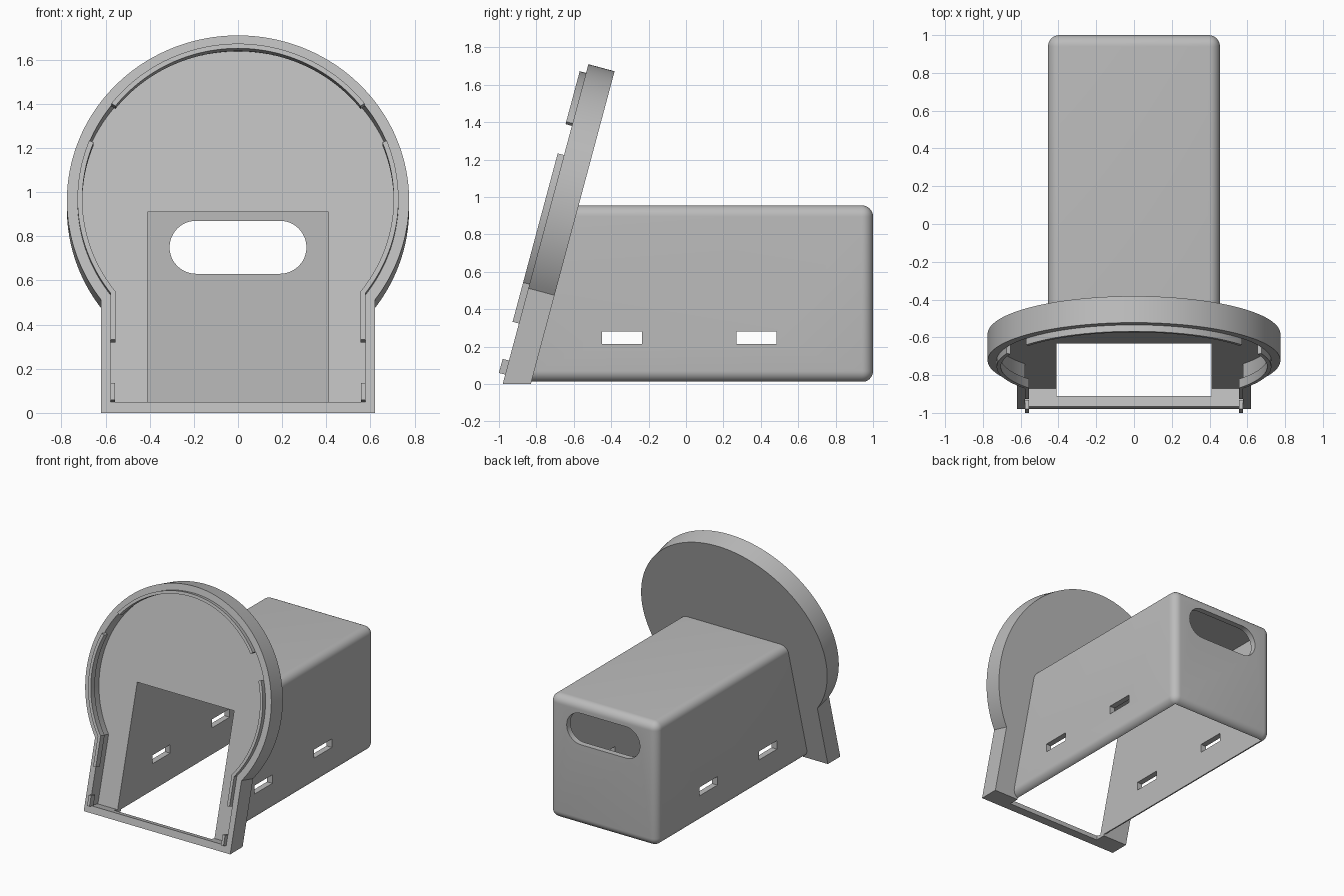
import bpy, bmesh
from math import acos, cos, sin, pi, radians
from mathutils import Matrix

cube = bpy.data.objects.get("Cube")
if cube:
    bpy.data.objects.remove(cube, do_unlink=True)

grey = bpy.data.materials.new("plain grey")
grey.use_nodes = True
colour = (0.5, 0.5, 0.5, 1)
grey.diffuse_color = colour
grey.node_tree.nodes["Principled BSDF"].inputs["Base Color"].default_value = colour

# Plate frame: local x across, local y up the slope, local z out of the front
TILT = Matrix.Translation((0, -0.98, 0)) @ Matrix.Rotation(radians(75), 4, 'X')
CENTRE = 0.995


def to_object(bm, name):
    bmesh.ops.recalc_face_normals(bm, faces=bm.faces)
    mesh = bpy.data.meshes.new(name)
    bm.to_mesh(mesh)
    bm.free()
    mesh.materials.append(grey)
    obj = bpy.data.objects.new(name, mesh)
    bpy.context.collection.objects.link(obj)
    return obj


def prism(points, low, high, matrix):
    """Extrude a flat outline from low to high along local z."""
    bm = bmesh.new()
    face = bm.faces.new([bm.verts.new((x, y, low)) for x, y in points])
    top = bmesh.ops.extrude_face_region(bm, geom=[face])["geom"]
    verts = [v for v in top if isinstance(v, bmesh.types.BMVert)]
    bmesh.ops.translate(bm, verts=verts, vec=(0, 0, high - low))
    bm.transform(matrix)
    return bm


def box(x, y, z):
    bm = bmesh.new()
    bmesh.ops.create_cube(bm, size=1)
    for v in bm.verts:
        v.co = [r[0] if c < 0 else r[1] for c, r in zip(v.co, (x, y, z))]
    return bm


def arc(r, start, end, steps, cx=0, cy=CENTRE):
    angles = [start + (end - start) * i / steps for i in range(steps + 1)]
    return [(cx + r * cos(a), cy + r * sin(a)) for a in angles]


def keyhole(r, w, bottom):
    a = acos(w / r)
    return [(-w, bottom), (w, bottom)] + arc(r, -a, pi + a, 120)


def boolean(target, tool, operation):
    mod = target.modifiers.new(operation, 'BOOLEAN')
    mod.operation, mod.object, mod.solver = operation, tool, 'EXACT'
    bpy.context.view_layer.objects.active = target
    bpy.ops.object.modifier_apply(modifier=mod.name)
    bpy.data.objects.remove(tool, do_unlink=True)


def smooth(obj):
    bpy.ops.object.select_all(action='DESELECT')
    obj.select_set(True)
    bpy.context.view_layer.objects.active = obj
    bpy.ops.object.shade_smooth_by_angle(angle=radians(30))


def trim(bm, point, normal):
    """Cut away everything on the normal side of a plane and cap it."""
    geom = bm.verts[:] + bm.edges[:] + bm.faces[:]
    cut = bmesh.ops.bisect_plane(bm, geom=geom, plane_co=point, plane_no=normal, clear_outer=True)
    edges = [e for e in cut["geom_cut"] if isinstance(e, bmesh.types.BMEdge)]
    bmesh.ops.contextual_create(bm, geom=edges)


# Leaning keyhole plate with a flat foot and a shallow recess
bm = prism(keyhole(0.775, 0.62, -0.1), -0.145, 0, TILT)
trim(bm, (0, 0, 0), (0, 0, -1))
body = to_object(bm, "housing_body")
boolean(body, to_object(prism(keyhole(0.727, 0.577, 0.052), -0.1, 0.1, TILT), "recess"), 'DIFFERENCE')

# Rounded rear box, trimmed inside the plate
bm = box((-0.455, 0.455), (-1.3, 1), (0.01, 0.955))
bmesh.ops.bevel(bm, geom=bm.edges[:], offset=0.06, segments=8, profile=0.5, affect='EDGES')
trim(bm, TILT @ Matrix.Translation((0, 0, -0.12)).to_translation(), TILT.to_3x3().col[2])
boolean(body, to_object(bm, "rear_box"), 'UNION')

# Hollow inside, open at the front and below
boolean(body, to_object(box((-0.41, 0.41), (-0.91, 0.955), (-0.2, 0.91)), "hollow"), 'DIFFERENCE')

# Stadium opening in the back wall
stadium = arc(0.12, -pi / 2, pi / 2, 24, 0.19, 0.75) + arc(0.12, pi / 2, 3 * pi / 2, 24, -0.19, 0.75)
bm = prism(stadium, -1.2, -0.8, Matrix.Rotation(pi / 2, 4, 'X'))
boolean(body, to_object(bm, "back_opening"), 'DIFFERENCE')

# Two slots through both side walls
for front, back in ((-0.45, -0.235), (0.27, 0.485)):
    boolean(body, to_object(box((-0.6, 0.6), (front, back), (0.215, 0.28)), "side_slot"), 'DIFFERENCE')
smooth(body)

# Thin retaining lips standing out of the recess
INNER, OUTER, LOW, HIGH = 0.705, 0.727, -0.015, 0.035
start, end = radians(38), radians(142)
top = arc(OUTER, start, end, 60) + arc(INNER, end, start, 60)
smooth(to_object(prism(top, LOW, HIGH, TILT), "top_lip"))

end = radians(22)
side = [(0.577, 0.335)] + arc(OUTER, -acos(0.577 / OUTER), end, 40)
side += arc(INNER, end, -acos(0.555 / INNER), 40) + [(0.555, 0.335)]
clip = [(0.557, 0.052), (0.577, 0.052), (0.577, 0.13), (0.557, 0.13)]
for sign, label in ((1, "left"), (-1, "right")):
    for outline, part in ((side, "side_lip"), (clip, "bottom_clip")):
        mirrored = [(sign * x, y) for x, y in outline]
        smooth(to_object(prism(mirrored, LOW, HIGH, TILT), label + "_" + part))
